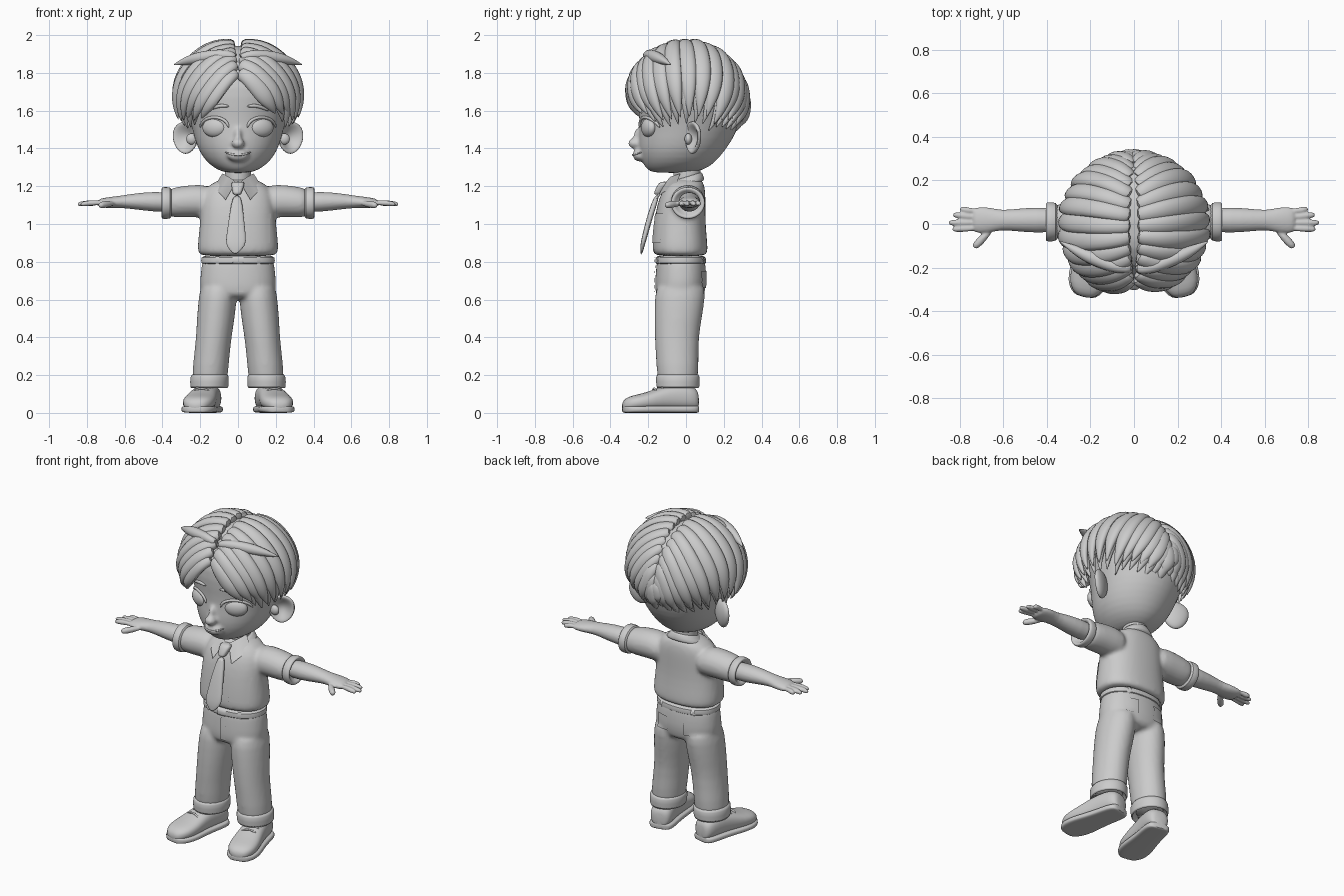
import bpy, bmesh, math, random
from math import sin, cos, pi, radians
from mathutils import Vector, Matrix, Euler
from mathutils.bvhtree import BVHTree

random.seed(4)
default = bpy.data.objects.get("Cube")
if default:
    bpy.data.objects.remove(default, do_unlink=True)

X, Y, Z = Vector((1, 0, 0)), Vector((0, 1, 0)), Vector((0, 0, 1))
SIDES = (("right", -1), ("left", 1))
made = []

clay = bpy.data.materials.new("clay_grey")
clay.use_nodes = True
clay.diffuse_color = (0.6, 0.6, 0.6, 1)
clay.node_tree.nodes["Principled BSDF"].inputs["Base Color"].default_value = clay.diffuse_color


def finish(name, bm, sub=1, blend=0, relax=5):
    """Turn a bmesh into an object; blend fuses overlapping volumes."""
    bmesh.ops.recalc_face_normals(bm, faces=bm.faces)
    mesh = bpy.data.meshes.new(name)
    bm.to_mesh(mesh)
    bm.free()
    mesh.materials.append(clay)
    obj = bpy.data.objects.new(name, mesh)
    bpy.context.collection.objects.link(obj)
    if sub:
        obj.modifiers.new("Subdivide", 'SUBSURF').levels = sub
        obj.modifiers["Subdivide"].render_levels = sub
    if blend:
        fuse = obj.modifiers.new("Fuse", 'REMESH')
        fuse.mode, fuse.voxel_size, fuse.use_smooth_shade = 'VOXEL', blend, True
        soft = obj.modifiers.new("Soften", 'SMOOTH')
        soft.factor, soft.iterations = 0.5, relax
    made.append(obj)
    return obj


def skin(bm, pts, sizes, up=Z, axis=None, n=12, p=1):
    """Closed skin of oval sections along a path."""
    pts = [Vector(q) for q in pts]
    rings = []
    for i, (c, (w, h)) in enumerate(zip(pts, sizes)):
        t = axis or pts[min(i + 1, len(pts) - 1)] - pts[max(i - 1, 0)]
        side = (up[i] if isinstance(up, list) else up).cross(t).normalized()
        nrm = t.cross(side).normalized()
        ring = []
        for k in range(n):
            a, b = cos(2 * pi * k / n), sin(2 * pi * k / n)
            a, b = math.copysign(abs(a) ** p, a), math.copysign(abs(b) ** p, b)
            ring.append(bm.verts.new(c + side * a * w + nrm * b * h))
        rings.append(ring)
    for r, q in zip(rings, rings[1:]):
        for k in range(n):
            bm.faces.new((r[k], r[(k + 1) % n], q[(k + 1) % n], q[k]))
    bm.faces.new(rings[0][::-1])
    bm.faces.new(rings[-1])


def column(bm, rows, s=1, n=24, p=1):
    """Upright skin from rows of height, centre x, half width, front y, back y."""
    skin(bm, [(s * cx, (f + b) / 2, z) for z, cx, w, f, b in rows],
         [(w, (b - f) / 2) for z, cx, w, f, b in rows], Y, Z, n, p)


def tube(bm, pts, r, up=Z, n=8):
    skin(bm, pts, [(r * 0.5, r * 0.5)] + [(r, r)] * (len(pts) - 2) + [(r * 0.5, r * 0.5)], up, n=n)


def ball(bm, loc, radii, turn=0):
    m = Matrix.LocRotScale(Vector(loc), Euler((0, 0, turn)), Vector(radii))
    return bmesh.ops.create_uvsphere(bm, u_segments=20, v_segments=12, radius=1, matrix=m)


def tree_of(obj):
    bpy.context.view_layer.update()
    return BVHTree.FromObject(obj, bpy.context.evaluated_depsgraph_get())


def touch(tree, x, z, off=0.0, way=1):
    hit = tree.ray_cast(Vector((x, -2 * way, z)), Y * way)[0]
    return (hit or Vector((x, -0.1 * way, z))) - Y * off * way


def sheet(name, grid, thick=0.008):
    """Thin plate from a grid of points."""
    bm = bmesh.new()
    vs = [[bm.verts.new(q) for q in row] for row in grid]
    for a, b in zip(vs, vs[1:]):
        for i in range(len(a) - 1):
            bm.faces.new((a[i], a[i + 1], b[i + 1], b[i]))
    bmesh.ops.solidify(bm, geom=bm.faces[:], thickness=thick)
    return finish(name, bm, 0)


def patch(name, tree, x0, x1, z0, z1, way=1, n=6):
    sheet(name, [[touch(tree, x0 + (x1 - x0) * i / n, z0 + (z1 - z0) * j / n, 0.007, way)
                  for i in range(n + 1)] for j in range(n + 1)])


# Head with nose and mouth bulge
bm = bmesh.new()
column(bm, [(1.27, 0, .06, -.17, .03), (1.285, 0, .105, -.205, .09), (1.32, 0, .16, -.23, .15),
            (1.38, 0, .205, -.25, .2), (1.45, 0, .23, -.255, .25), (1.53, 0, .25, -.245, .285),
            (1.62, 0, .28, -.255, .305), (1.72, 0, .305, -.26, .305), (1.82, 0, .275, -.23, .275),
            (1.9, 0, .2, -.16, .2), (1.945, 0, .09, -.07, .1)], n=32)
ball(bm, (0, -.272, 1.427), (.035, .036, .028))
ball(bm, (0, -.25, 1.46), (.02, .03, .05))
ball(bm, (0, -.245, 1.365), (.06, .038, .035))
head = finish("head", bm, 1, 0.01)
face = tree_of(head)

# Mouth line, eyes, lids and brows
bm = bmesh.new()
tube(bm, [touch(face, x / 100, 1.365 + (x / 100) ** 2 * 3, 0.001) for x in range(-7, 8, 2)], .006)
finish("mouth", bm)
for name, s in SIDES:
    bm = bmesh.new()
    ball(bm, touch(face, s * .125, 1.51, -.012), (.068, .032, .05), s * .4)
    finish(name + "_eye", bm, 0)
    bm = bmesh.new()
    lid = [(s * (.125 - .076 * cos(a * pi / 8)), 1.51 + .056 * sin(a * pi / 8)) for a in range(9)]
    tube(bm, [touch(face, x, z, .004) for x, z in lid], .009, Y)
    finish(name + "_eyelid", bm)
    bm = bmesh.new()
    brow = [(.045, 1.622), (.08, 1.628), (.12, 1.622), (.165, 1.598)]
    tube(bm, [touch(face, s * x, z, .002) for x, z in brow], .011)
    finish(name + "_eyebrow", bm)
    # Dished ear
    bm = bmesh.new()
    ball(bm, (0, 0, 0), (1, 1, 1))
    for v in bm.verts:
        r2 = v.co.x ** 2 + v.co.z ** 2
        if v.co.y < 0:
            v.co.y *= 2 * r2 - 0.9
        v.co.x *= 1 + 0.15 * v.co.z
    bm.transform(Matrix.LocRotScale(Vector((s * .277, .035, 1.457)), Euler((0, 0, s * .5)),
                                    Vector((.078, .032, .086))))
    ball(bm, (s * .245, .012, 1.45), (.03, .02, .03))
    finish(name + "_ear", bm)

# Hair: tapered locks from the centre parting round the skull
def lock(bm, start, end, width, k, tip):
    pts, sizes, ups = [], [], []
    for i in range(12):
        t = i / 11
        d = start.slerp(end, t)
        lift = k * (.94 + .06 * min(1, 5 * t)) * (1 + (tip - 1) * t ** 3)
        pts.append(Vector((0, 0, 1.64)) + Vector((d.x * .365, d.y * .335, d.z * .355)) * lift)
        fade = 1 - max(0, (t - .55) / .45) ** 2
        sizes.append((width * fade * (.75 + .25 * sin(pi * t)) + .002, .032 * fade + .002))
        ups.append(d + (end - start).cross(d).normalized() * .3)
    skin(bm, pts, sizes, ups, n=8)


def parting(angle, s):
    a = radians(angle)
    return Vector((s * .04, sin(a), cos(a))).normalized()


def hairline(angle, z, s):
    a, dz = radians(angle), (z - 1.64) / .355
    r = math.sqrt(1 - dz * dz)
    return Vector((s * sin(a) * r, -cos(a) * r, dz))


COUNT = 16
for name, s in SIDES:
    bm = bmesh.new()
    for i in range(COUNT):
        u = i / (COUNT - 1)
        z = 1.56 - .04 * u + random.uniform(-.025, .025)
        lock(bm, parting(-58 + 140 * u, s), hairline(38 + 139 * u, z, s), .052,
             .92 + .012 * (i % 2), .97)
        if i > 1:
            lock(bm, parting(-56 + 138 * u, s), hairline(35 + 139 * u, z - .05, s), .042, .87, .98)
    lock(bm, parting(-42, s), hairline(76, 1.82, s), .032, .95, 1.18)
    finish(name + "_hair", bm)

# Neck
bm = bmesh.new()
column(bm, [(z, 0, .07, -.068, .078) for z in (1.16, 1.22, 1.28, 1.34)])
finish("neck", bm)

# Shirt body and sleeves
bm = bmesh.new()
column(bm, [(.828, 0, .195, -.15, .1), (.845, 0, .215, -.18, .117), (.9, 0, .215, -.178, .114),
            (1.0, 0, .202, -.17, .104), (1.1, 0, .197, -.155, .104), (1.17, 0, .185, -.13, .104),
            (1.215, 0, .145, -.095, .095), (1.245, 0, .075, -.065, .08)], p=.85)
for name, s in SIDES:
    skin(bm, [(s * x, .01, z) for x, z in ((.1, 1.11), (.2, 1.125), (.3, 1.117), (.39, 1.11))],
         [(.088, .08), (.093, .09), (.088, .083), (.085, .079)], Z, X, 20)
shirt = finish("shirt", bm, 1, 0.012, 4)
chest = tree_of(shirt)

for name, s in SIDES:
    # Turned sleeve end
    bm = bmesh.new()
    skin(bm, [(s * x, .01, 1.111) for x in (.35, .352, .4, .405, .403, .37)],
         [(.07, .065), (.09, .085), (.092, .086), (.085, .079), (.07, .066), (.05, .05)], Z, X, 24)
    finish(name + "_sleeve_cuff", bm)
    # Arm, palm, fingers and thumb
    bm = bmesh.new()
    arm = [(.33, 1.115, .058, .055), (.45, 1.118, .06, .054), (.54, 1.12, .053, .044),
           (.61, 1.118, .045, .034), (.66, 1.115, .06, .031), (.71, 1.112, .062, .027),
           (.745, 1.11, .055, .02)]
    skin(bm, [(s * x, .018, z) for x, z, w, h in arm], [(w, h) for x, z, w, h in arm], Z, X, 16)
    for y, tip, spread in ((.06, .8, .068), (.033, .832, .042), (.006, .852, .006), (-.02, .835, -.024)):
        tube(bm, [(s * .7, y, 1.112), (s * .76, y, 1.113), (s * (tip - .015), spread, 1.107),
                  (s * tip, spread, 1.103)], .0165)
    tube(bm, [(s * .65, -.02, 1.11), (s * .69, -.062, 1.106), (s * .725, -.098, 1.1),
              (s * .735, -.11, 1.098)], .021)
    finish(name + "_arm", bm, 1, 0.006, 3)

# Collar, tie and pocket
bm = bmesh.new()
lean = Vector((0, -.3, 1)).normalized()
skin(bm, [(0, .0, 1.195), (0, .002, 1.21), (0, .005, 1.245), (0, .006, 1.255), (0, .006, 1.24)],
     [(.12, .1), (.118, .1), (.086, .086), (.077, .077), (.06, .06)], Y, lean, 28)
finish("collar", bm)
for name, s in SIDES:
    sheet(name + "_collar_wing",
          [[(s * .082, -.03, 1.268), (s * .05, -.082, 1.25), (s * .01, -.108, 1.222)],
           [(s * .125, -.055, 1.2), (s * .1, -.125, 1.165), (s * .065, -.158, 1.128)]], .012)
bm = bmesh.new()
column(bm, [(1.155, -.005, .02, -.168, -.125), (1.165, -.005, .024, -.172, -.12),
            (1.21, 0, .037, -.15, -.09), (1.225, 0, .033, -.135, -.09)], n=16, p=.75)
finish("tie_knot", bm)
bm = bmesh.new()
column(bm, [(.838, -.016, .004, -.242, -.232), (.885, -.012, .056, -.243, -.219),
            (.93, -.01, .053, -.234, -.205), (1.05, -.008, .038, -.205, -.172),
            (1.16, -.005, .022, -.165, -.135)], n=16, p=.7)
finish("tie", bm)
patch("chest_pocket", chest, .06, .17, .9, 1.03)
patch("pocket_band", chest, .055, .175, 1.03, 1.055)

# Trousers: hips and legs fused
bm = bmesh.new()
column(bm, [(.6, 0, .15, -.14, .08), (.63, 0, .2, -.165, .1), (.7, 0, .205, -.165, .112),
            (.79, 0, .192, -.157, .103), (.845, 0, .185, -.15, .098)], p=.9)
for name, s in SIDES:
    column(bm, [(.7, .1, .095, -.15, .1), (.62, .106, .102, -.168, .104), (.5, .118, .101, -.168, .085),
                (.4, .128, .094, -.167, .067), (.25, .145, .095, -.157, .067),
                (.13, .152, .098, -.152, .067)], s)
trousers = finish("trousers", bm, 1, 0.012, 4)
seat = tree_of(trousers)
patch("fly", seat, -.005, .028, .64, .78)
for name, s in SIDES:
    patch(name + "_back_pocket", seat, s * .055, s * .135, .66, .75, -1)
    bm = bmesh.new()
    column(bm, [(.17, .152, .09, -.14, .06), (.128, .152, .092, -.147, .062),
                (.13, .152, .104, -.159, .074), (.2, .15, .103, -.161, .074),
                (.208, .149, .094, -.152, .066)], s)
    finish(name + "_trouser_cuff", bm)

# Belt with loops and buckle
bm = bmesh.new()
column(bm, [(.785, 0, .18, -.15, .09), (.787, 0, .198, -.164, .109), (.828, 0, .195, -.162, .107),
            (.832, 0, .18, -.15, .09)], n=32, p=.9)
waist = tree_of(finish("belt", bm))
patch("buckle", waist, -.03, .03, .79, .826)
for name, s in SIDES:
    for way, label in ((1, "_front_loop"), (-1, "_back_loop")):
        patch(name + label, waist, s * .1, s * .118, .787, .828, way, 2)

# Shoes, turned slightly outward
shape = [(0, .035, .1), (.03, .058, .13), (.12, .07, .15), (.32, .07, .155), (.5, .076, .138),
         (.68, .087, .108), (.85, .084, .094), (.95, .06, .08), (1, .03, .055)]
for name, s in SIDES:
    ahead = Vector((s * .085, -.4, 0))
    across = Z.cross(ahead).normalized()

    def foot(t, u=0, z=0):
        return Vector((s * .143, .064, z)) + ahead * t + across * u

    bm = bmesh.new()
    skin(bm, [foot(t, 0, (top + .015) / 2) for t, w, top in shape],
         [(w, (top - .015) / 2) for t, w, top in shape], Z, ahead, 20, .8)
    finish(name + "_shoe", bm)
    bm = bmesh.new()
    skin(bm, [foot(t, 0, .019) for t, w, top in shape],
         [(w + .008, .019) for t, w, top in shape], Z, ahead, 20, .5)
    finish(name + "_sole", bm)
    # Laces and bow
    bm = bmesh.new()
    for t, top in ((.4, .15), (.49, .139), (.58, .126)):
        tube(bm, [foot(t, .05 * i / 3, top + .004 - .02 * (i / 3) ** 2) for i in range(-3, 4)], .006)
    for b in (-1, 1):
        tube(bm, [foot(.4 + .05 * sin(a * pi / 4), b * (.028 - .028 * cos(a * pi / 4)),
                       .156 - .006 * (1 - cos(a * pi / 4))) for a in range(9)], .005)
    finish(name + "_laces", bm)

# Smooth shading that keeps plate edges crisp
for obj in made:
    obj.select_set(True)
bpy.context.view_layer.objects.active = made[0]
bpy.ops.object.shade_smooth_by_angle(angle=radians(65))
